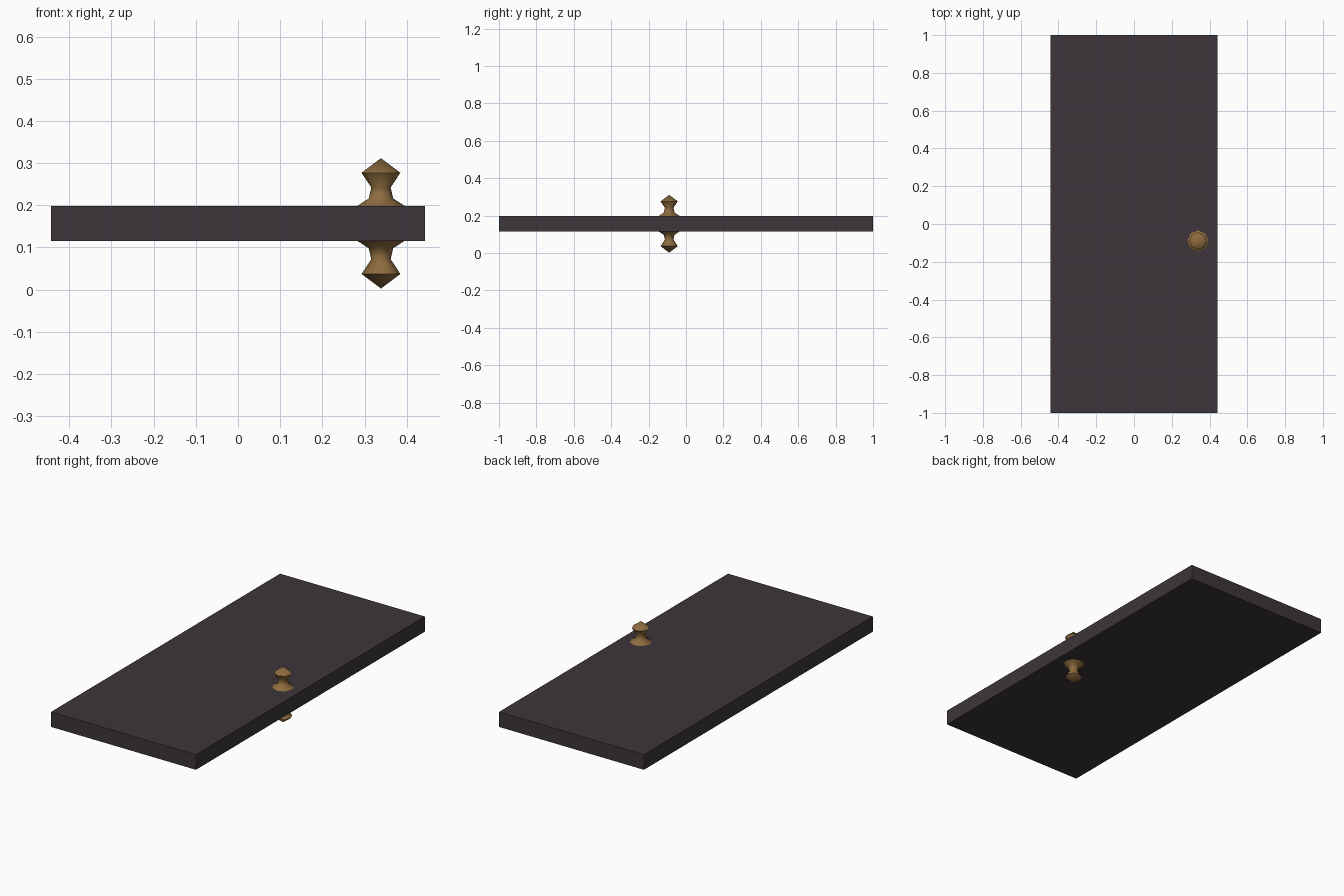
import bpy, bmesh, math

if "Cube" in bpy.data.objects:
    bpy.data.objects.remove(bpy.data.objects["Cube"])

def material(name, rgb):
    m = bpy.data.materials.new(name)
    m.diffuse_color = (*rgb, 1)
    m.use_nodes = True
    m.node_tree.nodes["Principled BSDF"].inputs["Base Color"].default_value = m.diffuse_color
    return m

dark = material("dark_wood", (0.047, 0.036, 0.044))
brass = material("aged_brass", (0.27, 0.15, 0.05))

MID_Z, HALF_T = 0.157, 0.0415

# door slab, lying flat
bpy.ops.mesh.primitive_cube_add(size=1, location=(0, 0, MID_Z))
slab = bpy.context.object
slab.name = "door_slab"
slab.scale = (0.886, 2.0, HALF_T * 2)
bpy.ops.object.transform_apply(location=False, rotation=False, scale=True)
slab.data.materials.append(dark)

# knob profile: (radius, height above the slab's middle)
PROFILE = [(0.056, HALF_T), (0.029, 0.059), (0.023, 0.085), (0.046, 0.120)]
APEX, SIDES = 0.1545, 8

def knob(name, side):
    bm = bmesh.new()
    rings = []
    for r, h in PROFILE:
        rings.append([bm.verts.new((r * math.cos(a), r * math.sin(a), side * h))
                      for a in (math.tau * i / SIDES for i in range(SIDES))])
    tip = bm.verts.new((0, 0, side * APEX))
    for i in range(SIDES):
        j = (i + 1) % SIDES
        for a, b in zip(rings, rings[1:]):
            bm.faces.new((a[i], a[j], b[j], b[i]))
        bm.faces.new((rings[-1][i], rings[-1][j], tip))
    bm.faces.new(rings[0][::-1])
    bmesh.ops.recalc_face_normals(bm, faces=bm.faces)
    me = bpy.data.meshes.new(name)
    bm.to_mesh(me)
    bm.free()
    me.materials.append(brass)
    ob = bpy.data.objects.new(name, me)
    bpy.context.collection.objects.link(ob)
    ob.location = (0.339, -0.09, MID_Z)
    bpy.ops.object.select_all(action='DESELECT')
    ob.select_set(True)
    bpy.context.view_layer.objects.active = ob
    bpy.ops.object.shade_smooth_by_angle(angle=math.radians(50))

# knobs on both faces of the door
knob("upper_knob", 1)
knob("lower_knob", -1)
